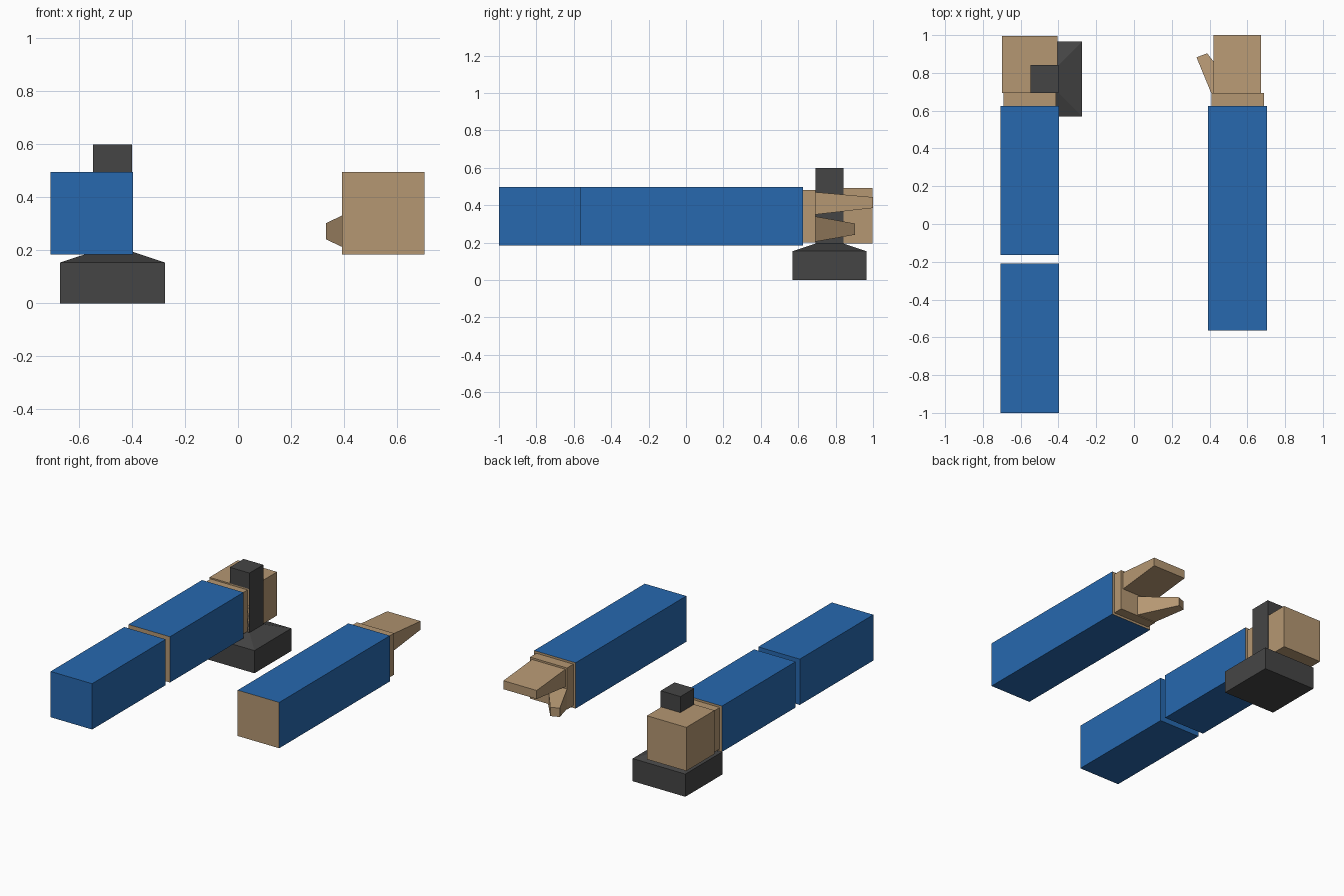
import bpy, bmesh

if "Cube" in bpy.data.objects:
    bpy.data.objects.remove(bpy.data.objects["Cube"])


def material(name, rgb):
    m = bpy.data.materials.new(name)
    m.diffuse_color = (*rgb, 1)
    m.use_nodes = True
    m.node_tree.nodes["Principled BSDF"].inputs["Base Color"].default_value = m.diffuse_color
    return m


SKIN = material("skin", (0.46, 0.31, 0.17))
BLUE = material("sleeve_blue", (0.02, 0.14, 0.43))
DARK = material("dark", (0.06, 0.06, 0.06))


def build(name, rings, mats, pick=None):
    """Loft four-cornered rings into a closed solid; pick(face) gives a material index."""
    bm = bmesh.new()
    loops = [[bm.verts.new(p) for p in ring] for ring in rings]
    bm.faces.new(loops[0])
    bm.faces.new(loops[-1])
    for a, b in zip(loops, loops[1:]):
        for i in range(4):
            j = (i + 1) % 4
            bm.faces.new((a[i], a[j], b[j], b[i]))
    bmesh.ops.recalc_face_normals(bm, faces=bm.faces)
    if pick:
        for f in bm.faces:
            f.material_index = pick(f)
    me = bpy.data.meshes.new(name)
    bm.to_mesh(me)
    bm.free()
    for m in mats:
        me.materials.append(m)
    ob = bpy.data.objects.new(name, me)
    bpy.context.collection.objects.link(ob)
    return ob


def yring(x0, x1, z0, z1, ya, yb=None):
    """Upright rectangle facing y; its two sides may sit at different y."""
    yb = ya if yb is None else yb
    return [(x0, ya, z0), (x1, yb, z0), (x1, yb, z1), (x0, ya, z1)]


def zring(cx, cy, half, z):
    return [(cx + sx * half, cy + sy * half, z)
            for sx, sy in ((-1, -1), (1, -1), (1, 1), (-1, 1))]


def sleeve(name, cx, y0, y1, bare_ends):
    x0, x1 = cx - 0.156, cx + 0.156
    build(name, [yring(x0, x1, 0.185, 0.496, y) for y in (y0, y1)], [BLUE, SKIN],
          lambda f: int(bare_ends and abs(f.normal.y) > 0.9))


LX, RX = -0.552, 0.548

# Sleeved arm segments, with bare skin on the forearm ends
sleeve("left_upper_arm", LX, -1.0, -0.21, False)
sleeve("left_forearm", LX, -0.165, 0.625, True)
sleeve("right_forearm", RX, -0.563, 0.625, True)

# Wrists
for side, cx in (("left", LX), ("right", RX)):
    build(side + "_wrist", [yring(cx - 0.139, cx + 0.139, 0.2, 0.482, y)
                            for y in (0.62, 0.693)], [SKIN])

# Left fist
build("left_fist", [yring(LX - 0.148, LX + 0.148, 0.195, 0.491, y)
                    for y in (0.693, 0.996)], [SKIN])

# Right open hand: tapered fingers and splayed thumb
build("right_fingers", [yring(0.422, 0.672, 0.35, 0.47, 0.69),
                        yring(0.422, 0.672, 0.385, 0.443, 1.0)], [SKIN])
build("right_thumb", [yring(0.41, 0.555, 0.205, 0.34, 0.69),
                      yring(0.331, 0.387, 0.242, 0.302, 0.882, 0.904)], [SKIN])

# Held object: square base with sloped top, and upright handle
GX, GY = -0.473, 0.767
build("base", [zring(GX, GY, 0.198, 0.0), zring(GX, GY, 0.198, 0.154),
               zring(GX, GY, 0.074, 0.195)], [DARK])
build("handle", [zring(GX, GY, 0.074, 0.19), zring(GX, GY, 0.074, 0.6)], [DARK])
